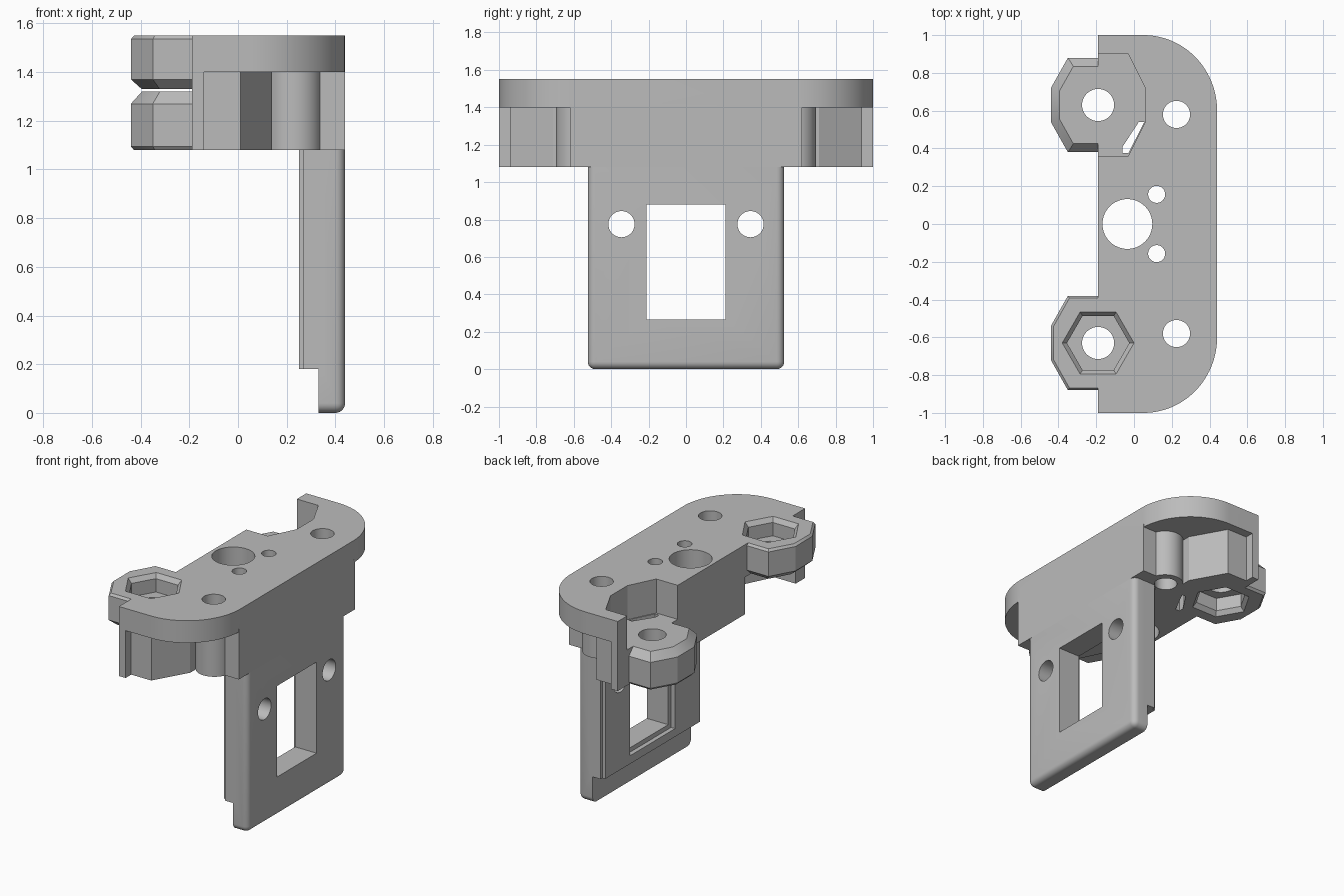
import bpy, bmesh
from math import cos, sin, pi, radians
from mathutils import Matrix

cube = bpy.data.objects.get("Cube")
if cube:
    bpy.data.objects.remove(cube)

grey = bpy.data.materials.new("plain_grey")
grey.use_nodes = True
grey.diffuse_color = (0.5, 0.5, 0.5, 1)
grey.node_tree.nodes["Principled BSDF"].inputs["Base Color"].default_value = grey.diffuse_color

TOP, SHELF, BASE = 1.55, 1.40, 1.08
CLAMP_X, CLAMP_Y = -0.19, 0.63


def ngon(x, y, r, n=48):
    return [(x + r * cos(2 * pi * i / n), y + r * sin(2 * pi * i / n)) for i in range(n)]


def octagon(y, hx=0.25, hy=0.25, s=1.0):
    """Eight sided outline around a clamp centre."""
    a, b = hx - 0.09, 0.09
    quad = [(hx, b), (a, hy), (-a, hy), (-hx, b)]
    pts = quad + [(-px, -py) for px, py in quad]
    return [(CLAMP_X + px * s, y + py * s) for px, py in pts]


def finish(bm, name):
    bmesh.ops.recalc_face_normals(bm, faces=bm.faces)
    mesh = bpy.data.meshes.new(name)
    bm.to_mesh(mesh)
    bm.free()
    mesh.materials.append(grey)
    obj = bpy.data.objects.new(name, mesh)
    bpy.context.collection.objects.link(obj)
    return obj


def loft(name, *sections):
    """Closed solid through (height, outline) sections."""
    bm = bmesh.new()
    rings = [[bm.verts.new((x, y, z)) for x, y in pts] for z, pts in sections]
    for low, high in zip(rings, rings[1:]):
        for i in range(len(low)):
            j = (i + 1) % len(low)
            bm.faces.new((low[i], low[j], high[j], high[i]))
    bm.faces.new(rings[0])
    bm.faces.new(rings[-1])
    return finish(bm, name)


def prism(name, pts, z0, z1):
    return loft(name, (z0, pts), (z1, pts))


def box(name, x0, x1, y0, y1, z0, z1):
    return prism(name, [(x0, y0), (x1, y0), (x1, y1), (x0, y1)], z0, z1)


def combine(target, tool, operation):
    mod = target.modifiers.new(operation.lower(), 'BOOLEAN')
    mod.operation, mod.solver, mod.object = operation, 'EXACT', tool
    bpy.context.view_layer.objects.active = target
    bpy.ops.object.modifier_apply(modifier=mod.name)
    bpy.data.objects.remove(tool)


def add(target, tool):
    combine(target, tool, 'UNION')


def cut(target, tool):
    combine(target, tool, 'DIFFERENCE')


# Top plate with two rounded rear corners
arc = [(0.05 + 0.39 * sin(t * pi / 48), 0.6 + 0.4 * cos(t * pi / 48)) for t in range(25)]
half = [(CLAMP_X, 1.0)] + arc
bracket = prism("clamp_bracket", half + [(x, -y) for x, y in reversed(half)], SHELF, TOP)

# Body below the plate, with thin clamp walls and corner posts
side = [(CLAMP_X, 1.0), (-0.14, 1.0), (-0.14, 0.94), (0.01, 0.94),
        (0.14, 0.71), (0.14, 0.62), (0.44, 0.62)]
add(bracket, prism("body", side + [(x, -y) for x, y in reversed(side)], BASE, SHELF + 0.02))
for s in (-1, 1):
    add(bracket, prism("screw_boss", ngon(0.23, s * 0.58, 0.115), BASE, SHELF + 0.02))

# Recesses that receive the opposite clamp halves
cut(bracket, prism("rear_recess", octagon(CLAMP_Y, hy=0.27), 1.32, TOP + 0.1))
cut(bracket, prism("front_recess", octagon(-CLAMP_Y, hy=0.27), BASE - 0.1, 1.33))

# Clamp halves: low one at the rear, high one at the front
add(bracket, loft("rear_clamp", *[(z, octagon(CLAMP_Y, s=s)) for z, s in
                                  ((BASE, 0.95), (1.095, 1), (1.27, 1), (1.32, 0.82))]))
add(bracket, loft("front_clamp", *[(z, octagon(-CLAMP_Y, s=s)) for z, s in
                                   ((1.33, 0.82), (1.37, 1), (1.535, 1), (TOP, 0.95))]))

# Nut pockets and clamp bolt holes
for y, face, d in ((-CLAMP_Y, TOP, -1), (CLAMP_Y, BASE, 1)):
    wide, narrow = ngon(CLAMP_X, y, 0.19, 6), ngon(CLAMP_X, y, 0.165, 6)
    cut(bracket, loft("nut_pocket", (face - d * 0.01, wide), (face, wide),
                      (face + d * 0.03, narrow), (face + d * 0.12, narrow)))
    cut(bracket, prism("bolt_hole", ngon(CLAMP_X, y, 0.085), 1, 1.7))

# Relief slit beside the rear clamp
cut(bracket, prism("slit", [(-0.06, 0.375), (-0.03, 0.375), (0.055, 0.54),
                            (0.025, 0.54), (-0.06, 0.41)], 1, 1.5))

# Vertical holes through the head
for x, y, r in ((-0.035, 0, 0.132), (0.12, 0.157, 0.045), (0.12, -0.157, 0.045),
                (0.225, 0.58, 0.072), (0.225, -0.58, 0.072)):
    cut(bracket, prism("vertical_hole", ngon(x, y, r), 1, 1.7))

# Hanging mounting plate with rounded outer edges
plate = box("mounting_plate", 0.33, 0.44, -0.525, 0.525, 0, BASE)
bm = bmesh.new()
bm.from_mesh(plate.data)


def is_outer(edge):
    mid = (edge.verts[0].co + edge.verts[1].co) / 2
    back, low, flank = mid.x > 0.43, mid.z < 0.01, abs(mid.y) > 0.5
    return (back and (low or flank)) or (low and flank)


bmesh.ops.bevel(bm, geom=[e for e in bm.edges if is_outer(e)], offset=0.04,
                segments=6, profile=0.5, affect='EDGES')
bm.to_mesh(plate.data)
bm.free()
add(plate, box("backing", 0.27, 0.35, -0.525, 0.525, 0.18, BASE))
add(plate, box("raised_pad", 0.25, 0.29, -0.505, 0.505, 0.18, BASE))

# Window with a shallow rim, and two screw holes
cut(plate, box("window", 0.2, 0.5, -0.21, 0.21, 0.265, 0.88))
cut(plate, box("window_rim", 0.2, 0.28, -0.24, 0.24, 0.235, 0.91))
for s in (-1, 1):
    hole = prism("screw_hole", ngon(0, 0, 0.07), 0.2, 0.5)
    hole.data.transform(Matrix.Translation((0, s * 0.345, 0.775)) @ Matrix.Rotation(pi / 2, 4, 'Y'))
    cut(plate, hole)

# Smooth the round surfaces and keep the flats crisp
for obj in (bracket, plate):
    bpy.ops.object.select_all(action='DESELECT')
    obj.select_set(True)
    bpy.context.view_layer.objects.active = obj
    bpy.ops.object.shade_smooth_by_angle(angle=radians(25))
